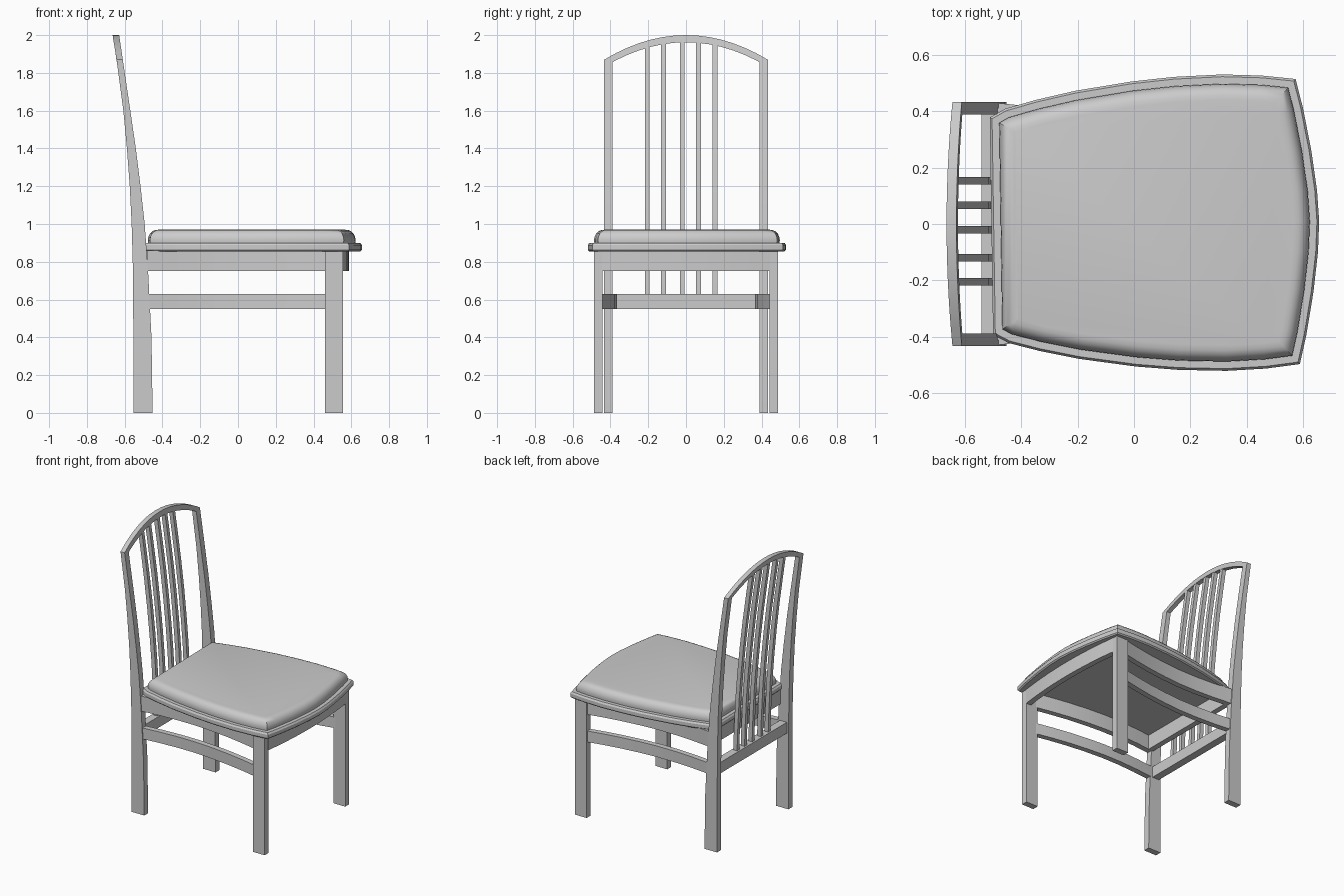
import bpy, bmesh, math
from mathutils import Vector, Matrix

if "Cube" in bpy.data.objects:
    bpy.data.objects.remove(bpy.data.objects["Cube"], do_unlink=True)

mat = bpy.data.materials.new("grey")
mat.use_nodes = True
GREY = (0.6, 0.6, 0.6, 1)
mat.diffuse_color = GREY
mat.node_tree.nodes["Principled BSDF"].inputs["Base Color"].default_value = GREY


def loft(name, rings, turn=0.0):
    """Join matching rings of points into a closed solid with capped ends."""
    bm = bmesh.new()
    loops = [[bm.verts.new(p) for p in ring] for ring in rings]
    for a, b in zip(loops, loops[1:]):
        for i in range(len(a)):
            j = (i + 1) % len(a)
            bm.faces.new((a[i], a[j], b[j], b[i]))
    bm.faces.new(loops[0][::-1])
    bm.faces.new(loops[-1])
    bmesh.ops.recalc_face_normals(bm, faces=bm.faces)
    bm.transform(Matrix.Rotation(turn, 4, "Z"))
    mesh = bpy.data.meshes.new(name)
    bm.to_mesh(mesh)
    bm.free()
    mesh.materials.append(mat)
    obj = bpy.data.objects.new(name, mesh)
    bpy.context.collection.objects.link(obj)
    bpy.ops.object.select_all(action="DESELECT")
    obj.select_set(True)
    bpy.context.view_layer.objects.active = obj
    bpy.ops.object.shade_smooth_by_angle(angle=math.radians(30))
    return obj


def slab(x0, x1, y0, y1, z):
    return [(x0, y0, z), (x1, y0, z), (x1, y1, z), (x0, y1, z)]


def box(name, x0, x1, y0, y1, z0, z1):
    return loft(name, [slab(x0, x1, y0, y1, z) for z in (z0, z1)])


# Sweep of the back: height, rear edge, front edge
BACK = [(0, -.553, -.452), (.4, -.554, -.458), (.75, -.556, -.476), (1, -.563, -.494),
        (1.2, -.573, -.516), (1.4, -.588, -.541), (1.6, -.607, -.57),
        (1.87, -.643, -.61), (2, -.664, -.629)]


def back_at(z):
    for a, b in zip(BACK, BACK[1:]):
        if z <= b[0] or b is BACK[-1]:
            t = (z - a[0]) / (b[0] - a[0])
            return a[1] + t * (b[1] - a[1]), a[2] + t * (b[2] - a[2])


def arch(y):
    return 2 - .13 * (y / .433) ** 2


# Legs
for side, s in (("left", 1), ("right", -1)):
    heights = [row[0] for row in BACK[:-2]] + [1.74, 1.86]
    loft(f"back_leg_{side}", [slab(*back_at(z), s * .388, s * .433, z) for z in heights])
    box(f"front_leg_{side}", .46, .555, s * .441, s * .486, 0, .86)

# Arched top rail
rings = []
for i in range(15):
    y = .433 * (i / 7 - 1)
    top = arch(y)
    low = top - .038
    (tb, tf), (lb, lf) = back_at(top), back_at(low)
    rings.append([(lb, y, low), (lf, y, low), (tf, y, top), (tb, y, top)])
loft("top_rail", rings)

# Upright slats
for n, y in enumerate((-.205, -.12, -.02, .067, .153)):
    rings = []
    for z in [.6] + [row[0] for row in BACK[2:-2]] + [1.8, arch(y) - .02]:
        mid = sum(back_at(z)) / 2
        rings.append(slab(mid - .015, mid + .015, y - .013, y + .013, z))
    loft(f"back_slat_{n + 1}", rings)

# Rails across the back
box("back_lower_rail", -.54, -.485, -.4, .4, .55, .63)
box("back_apron", -.49, -.45, -.41, .41, .75, .86)


def bowed(name, path, half, z0, z1, across):
    """Sweep an upright rectangle along a plan path, thick along one axis."""
    d = Vector(across) * half
    rings = []
    for p in path:
        a, b = Vector(p) - d, Vector(p) + d
        rings.append([(a.x, a.y, z0), (b.x, b.y, z0), (b.x, b.y, z1), (a.x, a.y, z1)])
    loft(name, rings)


# Side rails bowed inward
SIDE = [(-.48, .408), (-.34, .394), (-.2, .386), (-.06, .386), (.08, .396),
        (.22, .413), (.36, .437), (.48, .462)]
for side, s in (("left", 1), ("right", -1)):
    path = [(x, s * y) for x, y in SIDE]
    bowed(f"side_stretcher_{side}", path, .02, .55, .63, (0, 1))
    bowed(f"side_apron_{side}", path, .02, .75, .86, (0, 1))

# Front apron bowed outward
path = [(.567 - .03 * (i / 5 - 1) ** 2, .446 * (i / 5 - 1)) for i in range(11)]
bowed("front_apron", path, .02, .75, .86, (1, 0))

# Seat outline: rear corner to front centre, then mirrored
HALF = [(-.505, .385), (-.45, .415), (-.34, .445), (-.2, .475), (0, .505), (.15, .519),
        (.32, .525), (.46, .519), (.58, .505), (.605, .4), (.632, .25), (.65, .11)]
OUTLINE = [Vector(p) for p in HALF + [(.656, 0)] + [(x, -y) for x, y in HALF[::-1]]]


def inset(points, dist):
    """Move each edge of the clockwise outline inward by a distance."""
    out = []
    for i, p in enumerate(points):
        d0 = (p - points[i - 1]).normalized()
        d1 = (points[(i + 1) % len(points)] - p).normalized()
        n0, n1 = Vector((d0.y, -d0.x)), Vector((d1.y, -d1.x))
        out.append(p + (n0 + n1) * dist / (1 + n0.dot(n1)))
    return out


def seat_layer(name, profile):
    loft(name, [[(p.x, p.y, z) for p in inset(OUTLINE, d)] for d, z in profile], .015)


# Seat frame with moulded edge, and padded cushion
seat_layer("seat_frame", [(.008, .855), (0, .863), (0, .888), (.008, .9)])
seat_layer("seat_cushion", [(.035, .895), (.033, .915), (.036, .932), (.044, .949),
                            (.057, .962), (.072, .968), (.09, .97)])
